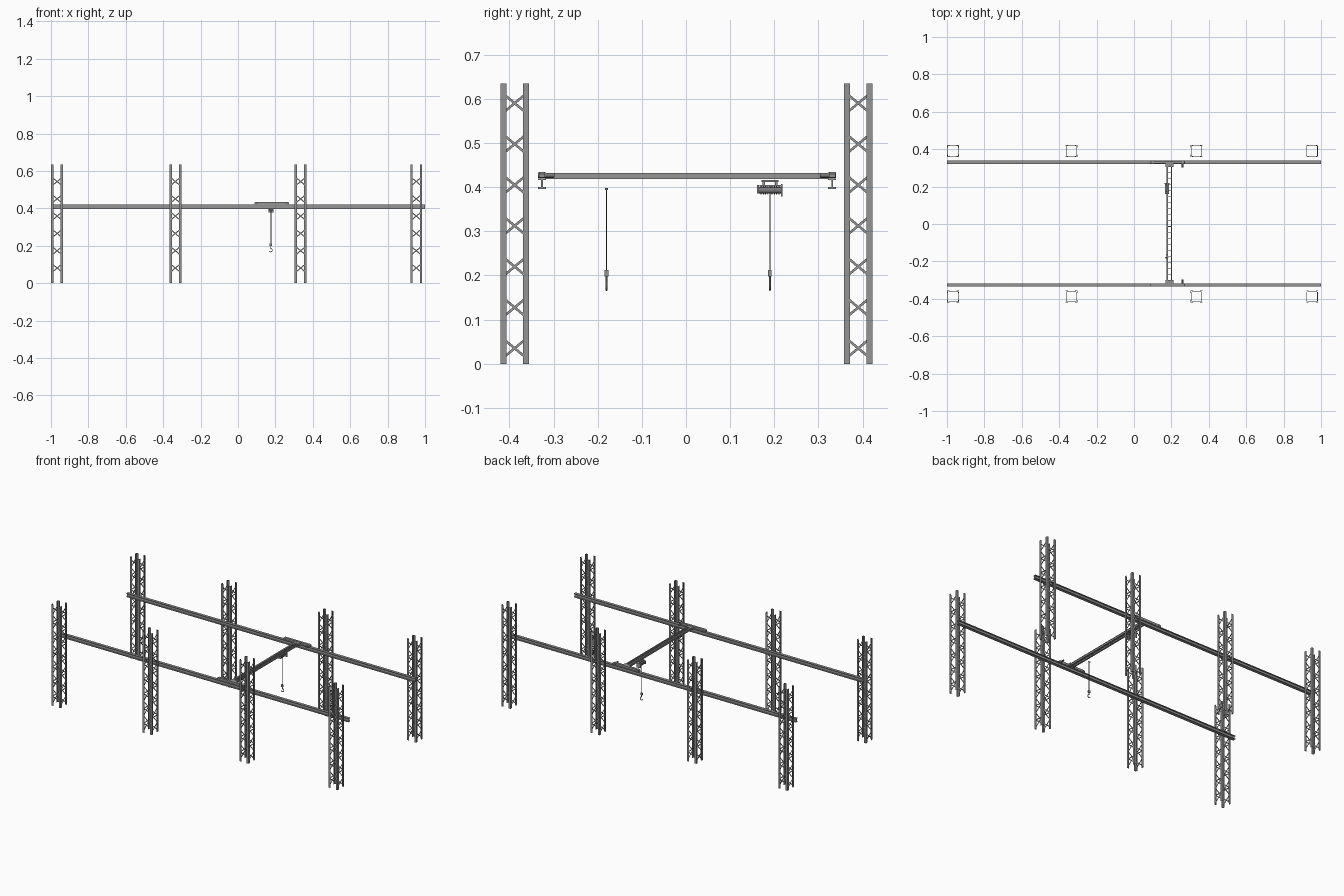
import bpy, bmesh, math
from mathutils import Vector, Matrix

if "Cube" in bpy.data.objects:
    bpy.data.objects.remove(bpy.data.objects["Cube"])


def material(name, v):
    m = bpy.data.materials.new(name)
    m.diffuse_color = (v, v, v, 1)
    m.use_nodes = True
    m.node_tree.nodes["Principled BSDF"].inputs["Base Color"].default_value = m.diffuse_color
    return m


STEEL = material("steel grey", 0.30)
DARK = material("dark grey", 0.20)


def box(bm, x0, x1, y0, y1, z0, z1):
    mat = Matrix.Translation(((x0 + x1) / 2, (y0 + y1) / 2, (z0 + z1) / 2))
    mat = mat @ Matrix.Diagonal((x1 - x0, y1 - y0, z1 - z0, 1))
    bmesh.ops.create_cube(bm, size=1, matrix=mat)


def rod(bm, a, b, r, n=10):
    a, b = Vector(a), Vector(b)
    d = b - a
    mat = Matrix.Translation((a + b) / 2) @ d.to_track_quat('Z', 'Y').to_matrix().to_4x4()
    bmesh.ops.create_cone(bm, cap_ends=True, segments=n, radius1=r, radius2=r,
                          depth=d.length, matrix=mat)


def strap(bm, a, b, normal, width, thick):
    """Flat bar from a to b, lying in the plane with the given normal."""
    a, b, n = Vector(a), Vector(b), Vector(normal)
    d = (b - a).normalized()
    rot = Matrix((d, n.cross(d), n)).transposed().to_4x4()
    mat = Matrix.Translation((a + b) / 2) @ rot @ Matrix.Diagonal(((b - a).length, width, thick, 1))
    bmesh.ops.create_cube(bm, size=1, matrix=mat)


def finish(bm, name, mat, smooth=False):
    me = bpy.data.meshes.new(name)
    bm.to_mesh(me)
    bm.free()
    me.materials.append(mat)
    ob = bpy.data.objects.new(name, me)
    bpy.context.collection.objects.link(ob)
    if smooth:
        bpy.context.view_layer.objects.active = ob
        ob.select_set(True)
        bpy.ops.object.shade_smooth_by_angle(angle=math.radians(40))
        ob.select_set(False)
    return ob


# Lattice column: four corner angles and crossed straps on every side
H, W, LEG, T = 0.635, 0.032, 0.013, 0.002
bm = bmesh.new()
for sx in (-1, 1):
    for sy in (-1, 1):
        xs = sorted((sx * W, sx * (W - LEG)))
        ys = sorted((sy * W, sy * (W - T)))
        box(bm, *xs, *ys, 0, H)
        xs = sorted((sx * W, sx * (W - T)))
        ys = sorted((sy * (W - T), sy * (W - LEG)))
        box(bm, *xs, *ys, 0, H)
R, RISE, STEP = 0.024, 0.020, 0.0925
for s in (-1, 1):
    for k in range(7):
        for j, d in enumerate((-1, 1)):
            off = s * (W - T - 0.001 - 0.0015 * j)
            z = 0.035 + STEP * k
            strap(bm, (off, -R, z - d * RISE), (off, R, z + d * RISE), (1, 0, 0), 0.0055, 0.0015)
            z = 0.081 + STEP * k
            if k < 6:
                strap(bm, (-R, off, z - d * RISE), (R, off, z + d * RISE), (0, 1, 0), 0.0055, 0.0015)
column = finish(bm, "lattice_column", STEEL)
spots = [(x, y) for x in (-0.967, -0.335, 0.335, 0.953) for y in (-0.388, 0.390)]
column.location = (*spots[0], 0)
for x, y in spots[1:]:
    c = column.copy()
    c.location = (x, y, 0)
    bpy.context.collection.objects.link(c)

# Runway rails (I-beams) with the end carriages that ride on them
BX = 0.18
for y, side, inward in ((-0.326, "front", 1), (0.331, "back", -1)):
    bm = bmesh.new()
    box(bm, -1, 1, y - 0.009, y + 0.009, 0.416, 0.420)
    box(bm, -1, 1, y - 0.002, y + 0.002, 0.400, 0.416)
    box(bm, -1, 1, y - 0.009, y + 0.009, 0.396, 0.400)
    finish(bm, side + "_runway_rail", STEEL)

    bm = bmesh.new()
    pts = [(-0.093, 0.422), (0.093, 0.422), (0.093, 0.430), (0.087, 0.434),
           (-0.087, 0.434), (-0.093, 0.430)]
    f = bm.faces.new([bm.verts.new((BX + x, y - 0.007, z)) for x, z in pts])
    ext = bmesh.ops.extrude_face_region(bm, geom=[f])
    bmesh.ops.translate(bm, vec=(0, 0.014, 0),
                        verts=[v for v in ext["geom"] if isinstance(v, bmesh.types.BMVert)])
    bmesh.ops.recalc_face_normals(bm, faces=bm.faces)
    # joint plate to the bridge
    ys = sorted((y + inward * 0.007, y + inward * 0.026))
    box(bm, BX - 0.012, BX + 0.03, *ys, 0.421, 0.432)
    finish(bm, side + "_end_carriage", STEEL)

    bm = bmesh.new()
    for x in (BX - 0.08, BX + 0.08):
        rod(bm, (x, y - 0.009, 0.427), (x, y + 0.009, 0.427), 0.0065, 14)
    rod(bm, (BX + 0.08, y, 0.427), (BX + 0.08, y + inward * 0.028, 0.427), 0.005, 12)
    finish(bm, side + "_wheels_and_motor", DARK, True)

# Bridge: main I-beam, lighter side beam and rungs between them
bm = bmesh.new()
Y0, Y1 = -0.318, 0.323
for x, w in ((0.178, 0.005), (0.201, 0.003)):
    box(bm, x - w, x + w, Y0, Y1, 0.429, 0.432)
    box(bm, x - 0.0015, x + 0.0015, Y0, Y1, 0.421, 0.429)
    box(bm, x - w, x + w, Y0, Y1, 0.418, 0.421)
finish(bm, "bridge_beams", STEEL)
bm = bmesh.new()
for i in range(20):
    y = Y0 + 0.018 + i * (Y1 - Y0 - 0.036) / 19
    box(bm, 0.1795, 0.1995, y - 0.0015, y + 0.0015, 0.425, 0.428)
finish(bm, "bridge_rungs", STEEL)

# Hoist trolley hanging under the bridge
HX, HY = 0.176, 0.190
bm = bmesh.new()
box(bm, HX - 0.009, HX + 0.012, 0.171, 0.210, 0.412, 0.416)
for y in (0.176, 0.204):
    box(bm, HX - 0.004, HX + 0.004, y - 0.003, y + 0.003, 0.404, 0.412)
box(bm, HX - 0.010, HX + 0.010, 0.166, 0.216, 0.401, 0.405)
box(bm, HX - 0.013, HX + 0.013, 0.215, 0.219, 0.379, 0.407)
box(bm, HX - 0.011, HX + 0.011, 0.161, 0.165, 0.385, 0.405)
finish(bm, "hoist_frame", STEEL)
bm = bmesh.new()
rod(bm, (HX, 0.165, 0.393), (HX, 0.215, 0.393), 0.007, 16)
for i in range(9):
    y = 0.169 + i * 0.005
    rod(bm, (HX, y, 0.393), (HX, y + 0.0022, 0.393), 0.0095, 16)
finish(bm, "hoist_drum", DARK, True)

# Two hanging ropes, each with a block and a curled hook
for y, name in ((HY, "hoist"), (-0.180, "spare")):
    x = 0.175
    bm = bmesh.new()
    for d in (-0.0025, 0.0025):
        rod(bm, (x + d, y, 0.210), (x + d, y, 0.396), 0.0009, 6)
    finish(bm, name + "_rope", DARK)
    bm = bmesh.new()
    box(bm, x - 0.006, x + 0.006, y - 0.004, y + 0.004, 0.198, 0.212)
    rod(bm, (x, y, 0.186), (x, y, 0.198), 0.002, 8)
    finish(bm, name + "_hook_block", STEEL)
    cu = bpy.data.curves.new(name + "_hook", 'CURVE')
    cu.dimensions = '3D'
    cu.bevel_depth = 0.0022
    cu.bevel_resolution = 1
    sp = cu.splines.new('POLY')
    angles = [90 - 27 * i for i in range(10)]
    sp.points.add(len(angles) - 1)
    for p, a in zip(sp.points, angles):
        a = math.radians(a)
        p.co = (x + 0.009 * math.cos(a), y, 0.1765 + 0.0095 * math.sin(a), 1)
    cu.use_fill_caps = True
    cu.materials.append(STEEL)
    bpy.context.collection.objects.link(bpy.data.objects.new(name + "_hook", cu))

# Small cable clip on the bridge above the spare rope
bm = bmesh.new()
box(bm, 0.168, 0.180, -0.183, -0.177, 0.394, 0.398)
box(bm, 0.170, 0.173, -0.168, -0.160, 0.420, 0.425)
finish(bm, "cable_clip", DARK)
